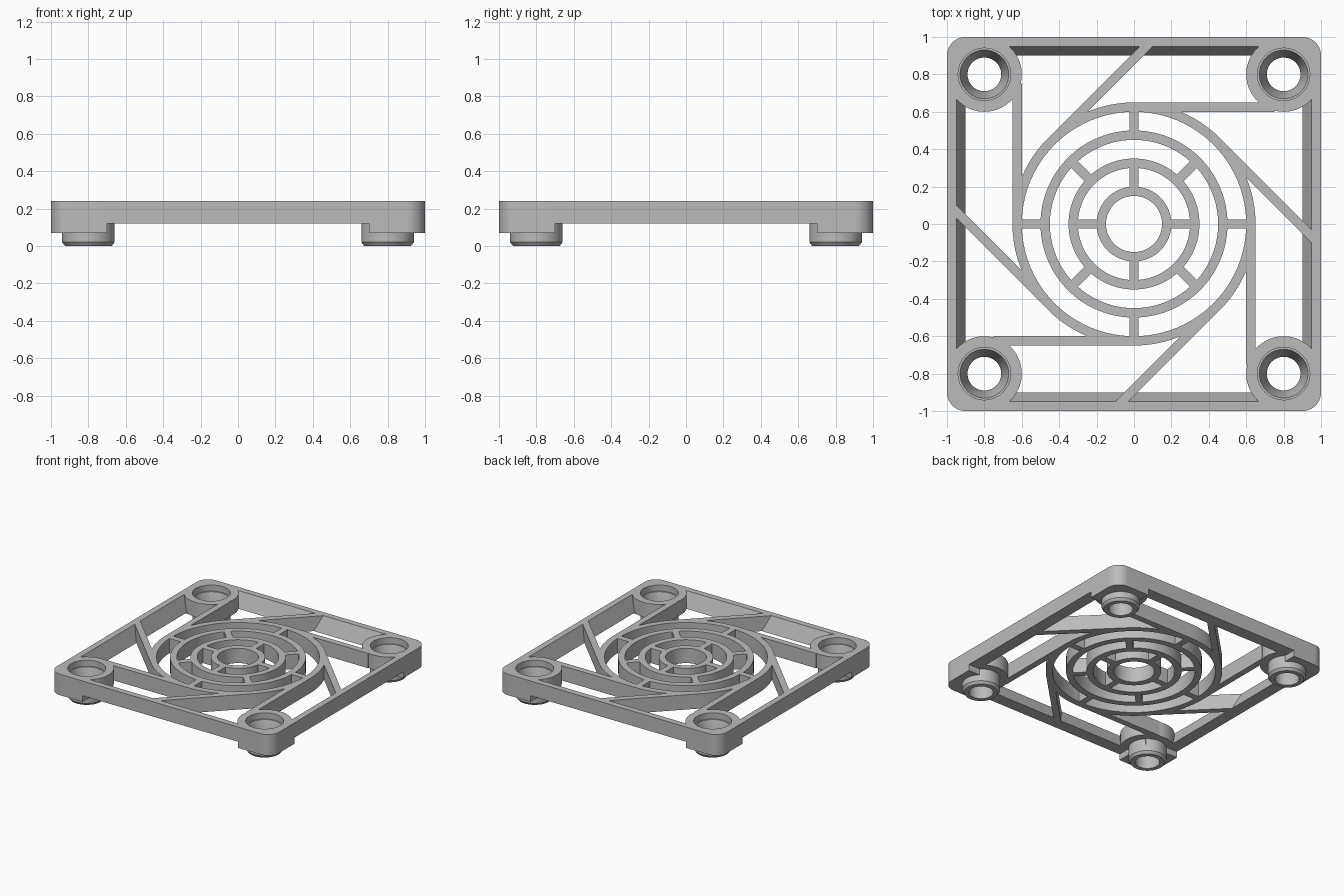
import bpy, bmesh
from math import sin, cos, pi, radians
from mathutils import Matrix

if "Cube" in bpy.data.objects:
    bpy.data.objects.remove(bpy.data.objects["Cube"])

GREY = (0.5, 0.5, 0.5, 1)
grey = bpy.data.materials.new("plain grey")
grey.use_nodes = True
grey.diffuse_color = GREY
grey.node_tree.nodes["Principled BSDF"].inputs["Base Color"].default_value = GREY

LOW, TOP = 0.12, 0.24      # underside and top of the flat plate
BAR = 0.05                 # width of every bar and ring


def finish(name, bm, matrix=Matrix()):
    bmesh.ops.recalc_face_normals(bm, faces=bm.faces)
    bm.transform(matrix)
    mesh = bpy.data.meshes.new(name)
    bm.to_mesh(mesh)
    bm.free()
    mesh.materials.append(grey)
    obj = bpy.data.objects.new(name, mesh)
    bpy.context.collection.objects.link(obj)
    return obj


def loft(name, loops, ring=False, matrix=Matrix()):
    """Skin matching loops; cap the ends, or join last to first for a ring."""
    bm = bmesh.new()
    rows = [[bm.verts.new(p) for p in loop] for loop in loops]
    n = len(rows[0])
    for a, b in zip(rows, rows[1:] + (rows[:1] if ring else [])):
        for i in range(n):
            j = (i + 1) % n
            bm.faces.new((a[i], a[j], b[j], b[i]))
    if not ring:
        bm.faces.new(rows[0])
        bm.faces.new(rows[-1])
    return finish(name, bm, matrix)


def lathe(name, profile, ring=False, matrix=Matrix(), n=96):
    return loft(name, [[(r * cos(2 * pi * i / n), r * sin(2 * pi * i / n), z)
                        for i in range(n)] for r, z in profile], ring, matrix)


def prism(name, outline, lo, hi, matrix=Matrix()):
    return loft(name, [[(x, y, z) for x, y in outline] for z in (lo, hi)], False, matrix)


def box(name, x0, x1, y0, y1, matrix=Matrix()):
    return prism(name, [(x0, y0), (x1, y0), (x1, y1), (x0, y1)], LOW, TOP, matrix)


def combine(base, others, operation):
    """Apply a boolean of each part to the base and drop the used part."""
    for other in others:
        mod = base.modifiers.new("boolean", 'BOOLEAN')
        mod.operation, mod.object, mod.solver = operation, other, 'MANIFOLD'
        bpy.context.view_layer.update()
        graph = bpy.context.evaluated_depsgraph_get()
        mesh = bpy.data.meshes.new_from_object(base.evaluated_get(graph))
        base.modifiers.clear()
        base.data = mesh
        bpy.data.objects.remove(other)
    return base


def turn(degrees):
    return Matrix.Rotation(radians(degrees), 4, 'Z')


parts = []

# Corner post: rounded block, round pad and locating boss, with a stepped hole
at = Matrix.Translation((0.8, 0.8, 0))
arc = [(0.9 + 0.1 * cos(pi * i / 32), 0.9 + 0.1 * sin(pi * i / 32)) for i in range(17)]
post = prism("corner_post", [(0.7, 0.7), (1, 0.7)] + arc + [(0.7, 1)], 0.07, TOP)
pad = lathe("pad", [(0.2, LOW), (0.2, TOP)], matrix=at)
boss = lathe("boss", [(0.125, 0), (0.14, 0.02), (0.14, 0.15)], matrix=at)
hole = lathe("hole", [(0.09, -0.1), (0.09, 0.06), (0.13, 0.19), (0.14, 0.19), (0.14, 0.3)],
             matrix=at)
combine(post, [pad, boss], 'UNION')
combine(post, [hole], 'DIFFERENCE')
parts.append(post)

# Side rail with a sloping inner face
along_x = Matrix(((0, 0, 1, 0), (1, 0, 0, 0), (0, 1, 0, 0), (0, 0, 0, 1)))
rail = prism("side_rail", [(0.9, LOW), (1, LOW), (1, TOP), (0.95, TOP)], -0.7, 0.7, along_x)
parts.append(rail)

# Repeat posts and rails around the square
for source in list(parts):
    for k in (1, 2, 3):
        copy = source.copy()
        copy.data = source.data.copy()
        copy.data.transform(turn(90 * k))
        bpy.context.collection.objects.link(copy)
        parts.append(copy)

# Concentric rings
rings = [lathe("ring", [(r, LOW), (r + BAR, LOW), (r + BAR, TOP), (r, TOP)], True)
         for r in (0.6, 0.45, 0.3, 0.15)]
# Spokes, staggered from one gap to the next
spokes = [box("spoke", r, r + 0.15, -BAR / 2, BAR / 2, turn(start + 90 * k))
          for r, start in ((0.175, 0), (0.325, 45), (0.475, 0)) for k in range(4)]
# Bars running tangentially from the outer ring to the frame
bars = [box("tangent_bar", 0, 0.75, 0.6, 0.6 + BAR, turn(45 * k)) for k in range(8)]
grille = combine(rings[0], rings[1:] + spokes + bars, 'UNION')
grille.name = "grille"
parts.append(grille)

# Smooth round walls, keep crisp edges
bpy.ops.object.select_all(action='DESELECT')
for obj in parts:
    obj.select_set(True)
bpy.context.view_layer.objects.active = grille
bpy.ops.object.shade_smooth_by_angle(angle=radians(30))
